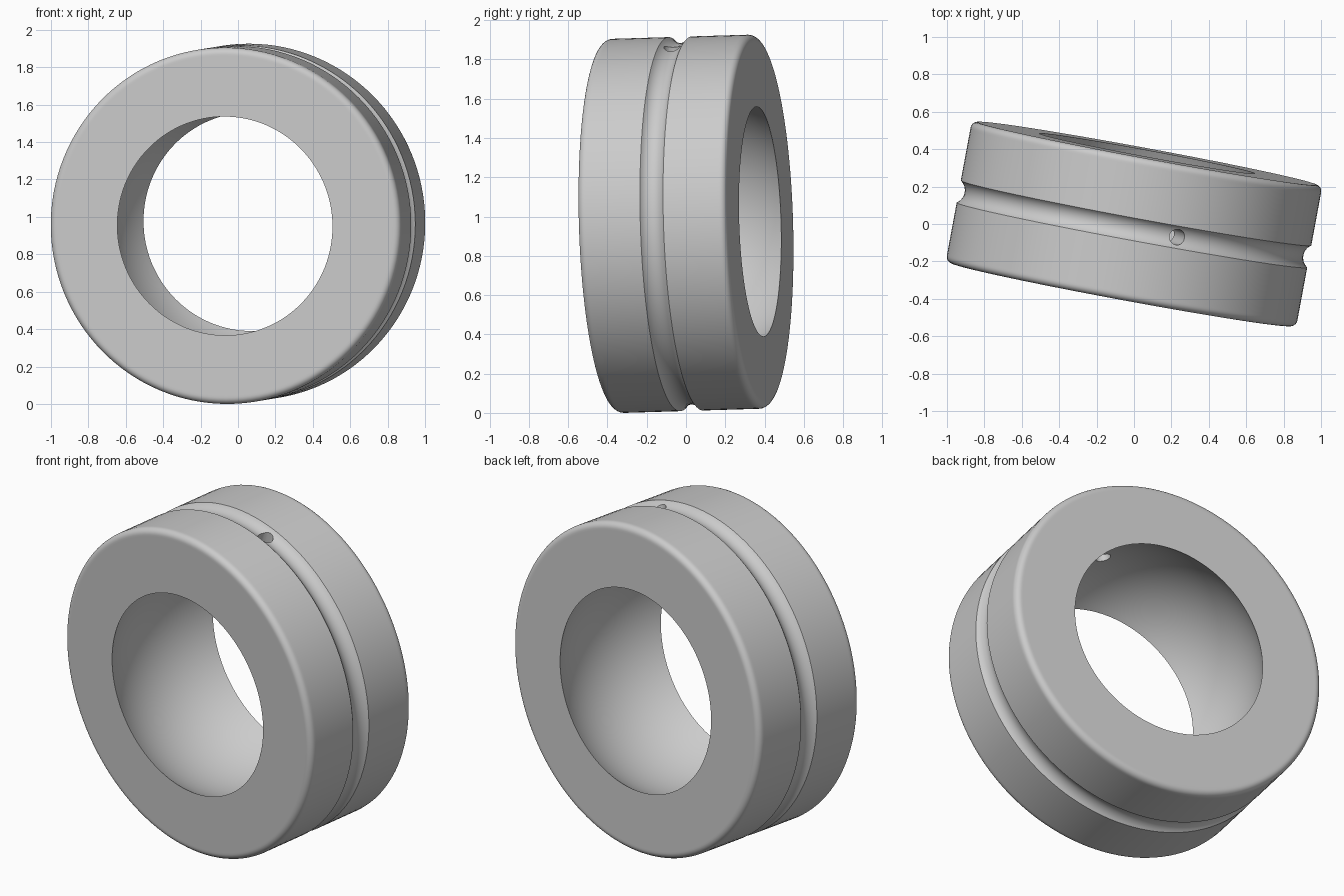
import bpy, bmesh, math
from mathutils import Matrix, Vector

cube = bpy.data.objects.get("Cube")
if cube:
    bpy.data.objects.remove(cube, do_unlink=True)

R, H, FILLET = 0.953, 0.384, 0.035      # outer radius, half width, edge rounding
BORE = 0.585                            # bore radius at the faces
SPHERE = math.hypot(BORE, H)            # spherical seat radius
GROOVE_W, GROOVE_D = 0.06, 0.032        # groove half width and depth
SEGMENTS = 128

steel = bpy.data.materials.new("steel_grey")
steel.use_nodes = True
COLOR = (0.6, 0.6, 0.6, 1)
steel.diffuse_color = COLOR
steel.node_tree.nodes["Principled BSDF"].inputs["Base Color"].default_value = COLOR


def arc(cr, ca, rad, start, end, steps):
    """Points (radius, axial) along an arc, angles in degrees."""
    pts = []
    for i in range(steps + 1):
        t = math.radians(start + (end - start) * i / steps)
        pts.append((cr + rad * math.cos(t), ca + rad * math.sin(t)))
    return pts


# Ring section: groove, rounded corner and face on one half, mirrored, then the spherical bore
groove_r = (GROOVE_W ** 2 + GROOVE_D ** 2) / (2 * GROOVE_D)
half_angle = math.degrees(math.asin(GROOVE_W / groove_r))
half = arc(R - GROOVE_D + groove_r, 0, groove_r, 180, 180 - half_angle, 6)
half += [(R, GROOVE_W + 0.01), (R, H - FILLET - 0.01)]
half += arc(R - FILLET, H - FILLET, FILLET, 0, 90, 6)
half += [(R - FILLET - 0.01, H), (BORE + 0.01, H)]
edge = math.degrees(math.asin(H / SPHERE))
bore = arc(0, 0, SPHERE, edge, -edge, 24)
profile = half + bore + [(r, -a) for r, a in reversed(half[1:])]

# Lathe the closed section around the y axis
bm = bmesh.new()
rings = []
for s in range(SEGMENTS):
    t = 2 * math.pi * s / SEGMENTS
    rings.append([bm.verts.new((r * math.sin(t), a, r * math.cos(t))) for r, a in profile])
n = len(profile)
for s in range(SEGMENTS):
    p, q = rings[s], rings[(s + 1) % SEGMENTS]
    for i in range(n):
        j = (i + 1) % n
        bm.faces.new((p[i], p[j], q[j], q[i]))
bmesh.ops.recalc_face_normals(bm, faces=bm.faces)
mesh = bpy.data.meshes.new("bearing_outer_ring")
bm.to_mesh(mesh)
bm.free()
ring = bpy.data.objects.new("bearing_outer_ring", mesh)
bpy.context.collection.objects.link(ring)
mesh.materials.append(steel)

# Radial oil hole through the groove
t = math.radians(15)
out = Vector((math.sin(t), 0, math.cos(t)))
bpy.ops.mesh.primitive_cylinder_add(vertices=32, radius=0.042, depth=0.5,
                                    location=out * 0.82, rotation=(0, t, 0))
cutter = bpy.context.object
cutter.name = "oil_hole_cutter"
cutter.hide_render = True
cutter.data.materials.append(steel)

bpy.ops.object.select_all(action="DESELECT")
ring.select_set(True)
bpy.context.view_layer.objects.active = ring
cut = ring.modifiers.new("oil_hole", "BOOLEAN")
cut.operation, cut.solver, cut.object = "DIFFERENCE", "EXACT", cutter
bpy.ops.object.modifier_apply(modifier=cut.name)
bpy.data.objects.remove(cutter, do_unlink=True)
bpy.ops.object.shade_smooth_by_angle(angle=math.radians(30))

# Turn the ring slightly aside and tip it back, standing on the ground
turn = Matrix.Rotation(math.radians(-10.5), 4, "Z") @ Matrix.Rotation(0.03, 4, "X")
ring.data.transform(turn)
low = min(v.co.z for v in ring.data.vertices)
ring.data.transform(Matrix.Translation((0, 0, -low)))
